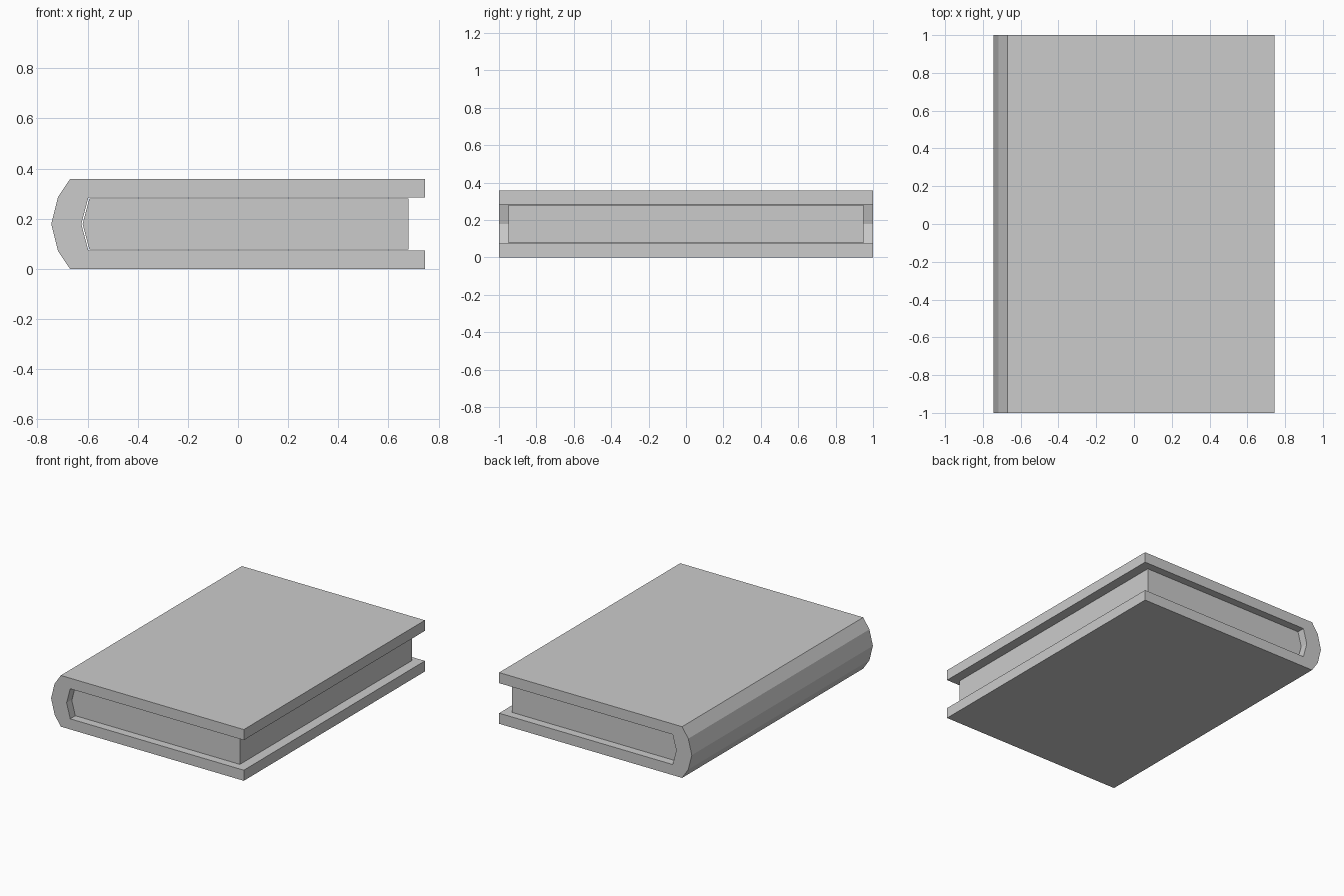
import bpy
import bmesh

cube = bpy.data.objects.get("Cube")
if cube:
    bpy.data.objects.remove(cube, do_unlink=True)

grey = bpy.data.materials.new("plain grey")
grey.use_nodes = True
colour = (0.6, 0.6, 0.6, 1)
grey.diffuse_color = colour
grey.node_tree.nodes["Principled BSDF"].inputs["Base Color"].default_value = colour

MID = 0.179  # half the thickness of the book


def mirrored(upper):
    """Close a profile by mirroring its upper half, given as (x, height above middle)."""
    lower = [(x, -h) for x, h in reversed(upper) if h > 0]
    return [(x, MID + h) for x, h in upper + lower]


def extrude_profile(name, profile, half_length):
    bm = bmesh.new()
    face = bm.faces.new([bm.verts.new((x, -half_length, z)) for x, z in profile])
    result = bmesh.ops.extrude_face_region(bm, geom=[face])
    moved = [v for v in result["geom"] if isinstance(v, bmesh.types.BMVert)]
    bmesh.ops.translate(bm, verts=moved, vec=(0, 2 * half_length, 0))
    bmesh.ops.recalc_face_normals(bm, faces=bm.faces)
    mesh = bpy.data.meshes.new(name)
    bm.to_mesh(mesh)
    bm.free()
    mesh.materials.append(grey)
    obj = bpy.data.objects.new(name, mesh)
    bpy.context.collection.objects.link(obj)
    return obj


# Cover: faceted spine with two boards, hollow inside
outer = [(-0.745, 0), (-0.718, 0.108), (-0.67, MID), (0.745, MID), (0.745, 0.105)]
inner = [(-0.597, 0.105), (-0.625, 0)]
extrude_profile("cover", mirrored(outer + inner), 1.0)

# Page block: set in from the cover edges, pointed along the spine
extrude_profile("pages", mirrored([(-0.62, 0), (-0.593, 0.101), (0.68, 0.101)]), 0.95)
